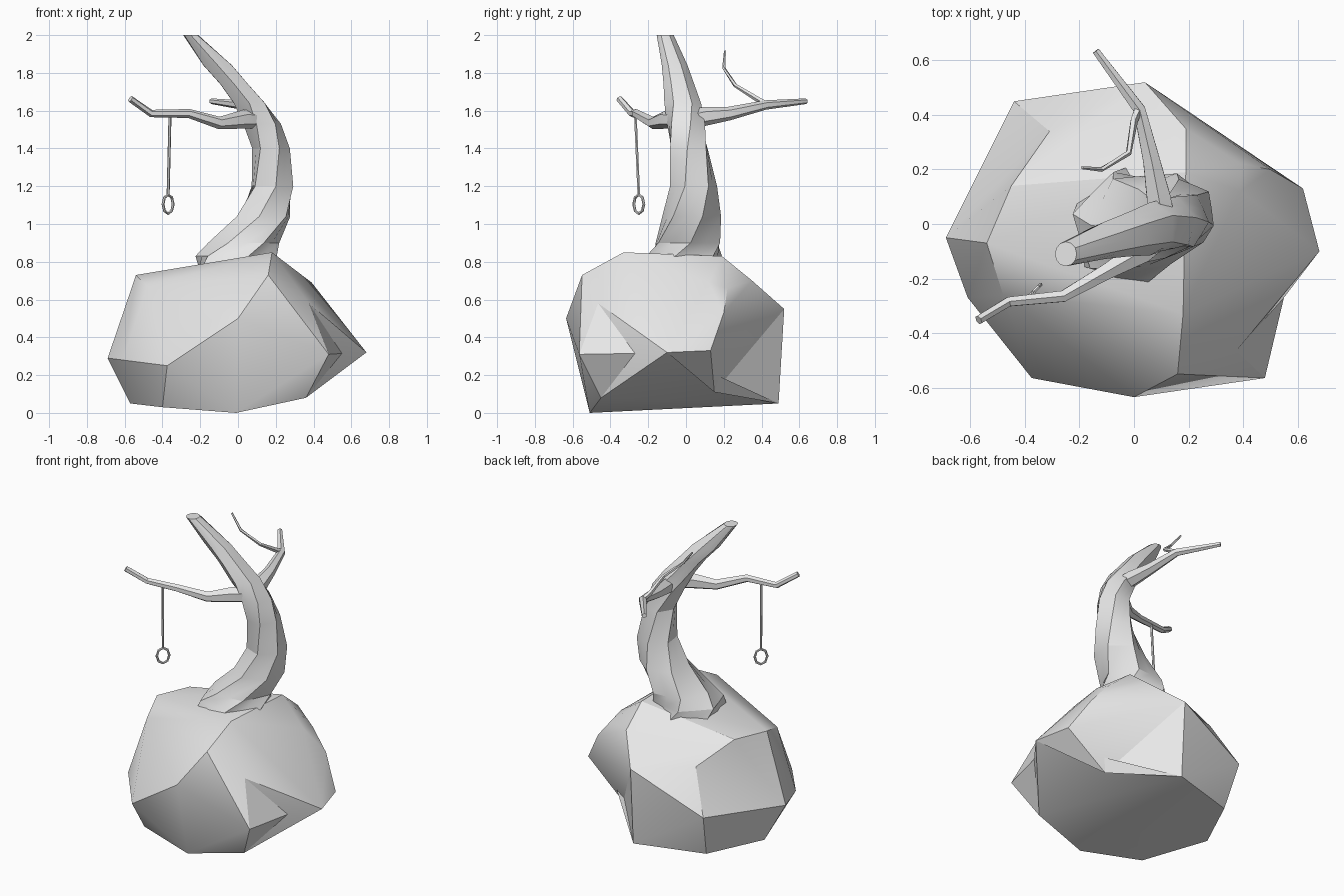
import bpy, bmesh, math
from mathutils import Vector

if "Cube" in bpy.data.objects:
    bpy.data.objects.remove(bpy.data.objects["Cube"])

grey = bpy.data.materials.new("stone grey")
grey.diffuse_color = (0.8, 0.8, 0.8, 1)
grey.use_nodes = True
grey.node_tree.nodes["Principled BSDF"].inputs["Base Color"].default_value = grey.diffuse_color


def finish(bm, name, angle=30):
    bmesh.ops.recalc_face_normals(bm, faces=bm.faces)
    me = bpy.data.meshes.new(name)
    bm.to_mesh(me)
    bm.free()
    me.materials.append(grey)
    ob = bpy.data.objects.new(name, me)
    bpy.context.collection.objects.link(ob)
    bpy.ops.object.select_all(action='DESELECT')
    ob.select_set(True)
    bpy.context.view_layer.objects.active = ob
    bpy.ops.object.shade_smooth_by_angle(angle=math.radians(angle))
    return ob


def skin(bm, rings, closed=False):
    """Bridge rings of points with quads, capping the ends."""
    rings = [[bm.verts.new(p) for p in r] for r in rings]
    n = len(rings[0])
    pairs = list(zip(rings, rings[1:]))
    if closed:
        pairs.append((rings[-1], rings[0]))
    else:
        bm.faces.new(rings[0][::-1])
        bm.faces.new(rings[-1])
    for a, b in pairs:
        for i in range(n):
            j = (i + 1) % n
            bm.faces.new((a[i], a[j], b[j], b[i]))


def tube(name, path, sides):
    """Tapered tube along (x, y, z, radius) points."""
    pts = [Vector(p[:3]) for p in path]
    rings = []
    for k, p in enumerate(pts):
        t = (pts[min(k + 1, len(pts) - 1)] - pts[max(k - 1, 0)]).normalized()
        ref = Vector((0, 0, 1)) if abs(t.z) < 0.9 else Vector((1, 0, 0))
        u = t.cross(ref).normalized()
        v = u.cross(t)
        angles = [2 * math.pi * (i + 0.5) / sides for i in range(sides)]
        rings.append([p + path[k][3] * (u * math.cos(a) + v * math.sin(a)) for a in angles])
    bm = bmesh.new()
    skin(bm, rings)
    return finish(bm, name)


def dent(bm, a, b, target):
    """Split the triangle edge between corners a and b and push the new corner to target."""
    a, b = Vector(a), Vector(b)

    def miss(e):
        p, q = e.verts[0].co, e.verts[1].co
        return min((p - a).length + (q - b).length, (p - b).length + (q - a).length)
    e = min(bm.edges, key=miss)
    ends = set(e.verts)
    _, new = bmesh.utils.edge_split(e, e.verts[0], 0.5)
    for f in list(new.link_faces):
        opposite = [v for v in f.verts if v is not new and v not in ends][0]
        bmesh.utils.face_split(f, new, opposite)
    new.co = target


# Boulder: hull of its corner points
corners = [
    # underside
    (-0.01, -0.51, 0.0), (0.36, -0.45, 0.08), (0.04, 0.49, 0.05),
    (-0.4, 0.36, 0.05), (-0.57, 0.0, 0.05), (-0.4, -0.4, 0.03),
    # belt
    (-0.69, -0.05, 0.29), (-0.61, -0.27, 0.28), (-0.375, -0.565, 0.25), (0, -0.635, 0.5),
    (0.48, -0.565, 0.31), (0.68, -0.1, 0.32), (0.62, 0.13, 0.33), (0.5, 0.2, 0.53),
    (0.04, 0.52, 0.55), (-0.44, 0.45, 0.33), (0.375, -0.465, 0.58),
    # top
    (-0.54, -0.07, 0.73), (-0.48, -0.26, 0.67), (0.16, -0.55, 0.73), (0.18, -0.33, 0.85),
    (0.19, 0.19, 0.83), (0.19, 0.35, 0.70), (0.39, 0.12, 0.69), (0.39, 0.22, 0.66),
    (-0.45, 0.14, 0.73)]
bm = bmesh.new()
for c in corners:
    bm.verts.new(c)
bmesh.ops.convex_hull(bm, input=bm.verts)
loose = [v for v in bm.verts if not v.link_faces]
bmesh.ops.delete(bm, geom=loose, context='VERTS')
# chipped hollows
dent(bm, (0.62, 0.13, 0.33), (0.04, 0.49, 0.05), (0.35, 0.15, 0.11))
dent(bm, (0.48, -0.565, 0.31), (0.68, -0.1, 0.32), (0.55, -0.27, 0.315))
dent(bm, (-0.45, 0.14, 0.73), (-0.44, 0.45, 0.33), (-0.31, 0.34, 0.59))
finish(bm, "boulder")

# Trunk: twisted, ridged rings (z, x min, x max, y min, y max)
levels = [(0.75, -0.22, 0.19, -0.26, 0.2), (0.83, -0.22, 0.2, -0.21, 0.19),
          (0.9, -0.15, 0.21, -0.17, 0.19), (1.04, -0.01, 0.28, -0.12, 0.18),
          (1.2, 0.07, 0.295, -0.08, 0.16), (1.4, 0.08, 0.27, -0.09, 0.12),
          (1.53, 0.03, 0.225, -0.1, 0.1), (1.64, -0.03, 0.15, -0.11, 0.075),
          (1.74, -0.1, 0.06, -0.115, 0.04), (1.84, -0.19, -0.025, -0.125, 0.005),
          (2.0, -0.29, -0.21, -0.155, -0.065)]
n = 12
rings = []
for k, (z, x0, x1, y0, y1) in enumerate(levels):
    ring = []
    for i in range(n):
        a = 2 * math.pi * i / n + 0.3 * min(k, 7)
        r = 1 if k == len(levels) - 1 else (1.05 if i % 2 else 0.92)
        ring.append(((x0 + x1) / 2 + r * (x1 - x0) / 2 * math.cos(a),
                     (y0 + y1) / 2 + r * (y1 - y0) / 2 * math.sin(a), z))
    rings.append(ring)
bm = bmesh.new()
skin(bm, rings)
finish(bm, "trunk", 25)

# Branches
tube("left_branch", [(0.12, -0.03, 1.55, 0.045), (0.03, -0.1, 1.555, 0.05), (-0.1, -0.175, 1.535, 0.033),
                     (-0.26, -0.265, 1.585, 0.024), (-0.46, -0.285, 1.585, 0.02),
                     (-0.57, -0.352, 1.662, 0.018)], 6)
tube("back_branch", [(0.11, 0.0, 1.55, 0.05), (0.09, 0.1, 1.57, 0.05), (0.065, 0.23, 1.585, 0.036),
                     (0.02, 0.42, 1.63, 0.025), (-0.14, 0.635, 1.65, 0.015)], 6)
tube("back_twig", [(0.02, 0.43, 1.63, 0.018), (0.0, 0.38, 1.66, 0.015), (-0.02, 0.26, 1.735, 0.011),
                   (-0.12, 0.2, 1.825, 0.009), (-0.19, 0.207, 1.915, 0.006)], 5)

# Hanging rope
tube("rope", [(-0.36, -0.268, 1.575, 0.008), (-0.37, -0.25, 1.155, 0.008)], 6)

# Loop at the end of the rope, turned 45 degrees
centre = Vector((-0.37, -0.25, 1.105))
side = Vector((1, 1, 0)).normalized()
depth = Vector((1, -1, 0)).normalized()
up = Vector((0, 0, 1))
rings = []
for i in range(8):
    a = 2 * math.pi * i / 8
    out = side * math.cos(a) * 0.038 + up * math.sin(a) * 0.05
    d = out.normalized()
    rings.append([centre + out + 0.008 * (d * math.cos(b) + depth * math.sin(b))
                  for b in (2 * math.pi * j / 6 for j in range(6))])
bm = bmesh.new()
skin(bm, rings, closed=True)
finish(bm, "rope_loop")
